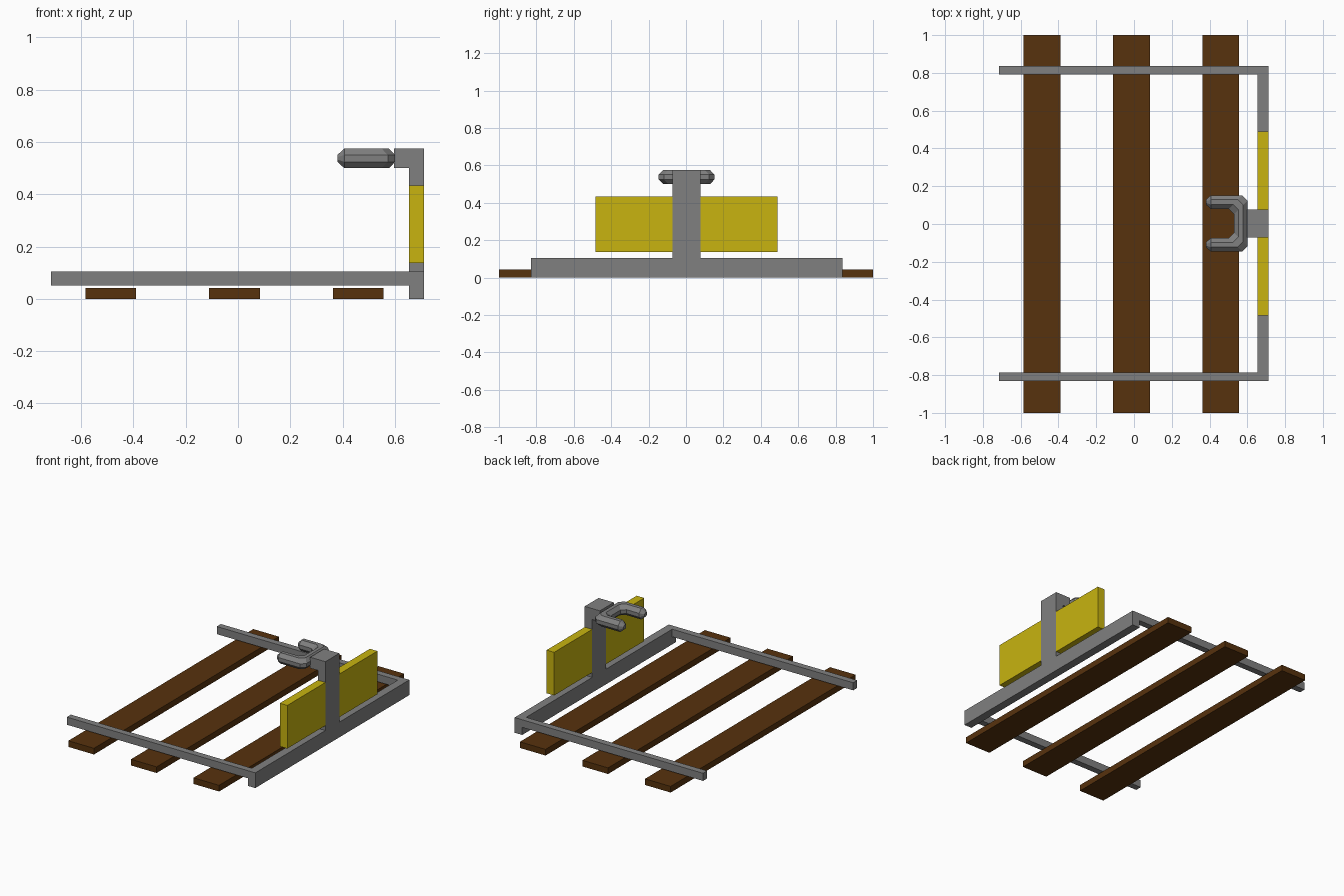
import bpy, bmesh
from mathutils import Vector

if "Cube" in bpy.data.objects:
    bpy.data.objects.remove(bpy.data.objects["Cube"])


def material(name, rgb):
    m = bpy.data.materials.new(name)
    m.use_nodes = True
    m.diffuse_color = (*rgb, 1)
    m.node_tree.nodes["Principled BSDF"].inputs["Base Color"].default_value = (*rgb, 1)
    return m


steel = material("grey steel", (0.216, 0.216, 0.216))
yellow = material("yellow paint", (0.578, 0.456, 0.005))
wood = material("brown wood", (0.095, 0.032, 0.004))
MID = 0.003  # centre line of the metalwork


def finish(name, bm, mat):
    bmesh.ops.recalc_face_normals(bm, faces=bm.faces)
    me = bpy.data.meshes.new(name)
    bm.to_mesh(me)
    bm.free()
    me.materials.append(mat)
    ob = bpy.data.objects.new(name, me)
    bpy.context.collection.objects.link(ob)
    return ob


def box(name, xs, ys, zs, mat):
    bm = bmesh.new()
    bmesh.ops.create_cube(bm, size=1)
    for v in bm.verts:
        v.co = [(r[0] + r[1]) / 2 + c * (r[1] - r[0]) for c, r in zip(v.co, (xs, ys, zs))]
    return finish(name, bm, mat)


# Wooden planks
for label, x in (("right", -0.487), ("middle", -0.013), ("left", 0.46)):
    box(label + "_plank", (x - 0.097, x + 0.097), (-1, 1), (0, 0.042), wood)

# Frame: crossbar and two side rails
BAR = (0.655, 0.712)
box("crossbar", BAR, (MID - 0.833, MID + 0.833), (0, 0.104), steel)
for label, s in (("front", -1), ("back", 1)):
    y = MID + s * 0.811
    box(label + "_rail", (-0.715, BAR[0]), (y - 0.022, y + 0.022), (0.052, 0.104), steel)
    # Yellow panel beside the post
    ys = sorted((MID + s * 0.075, MID + s * 0.487))
    box(label + "_panel", BAR, ys, (0.138, 0.433), yellow)

# Post with a short arm on top
POST = (MID - 0.075, MID + 0.075)
box("post", BAR, POST, (0.104, 0.575), steel)
box("arm", (0.597, BAR[0]), POST, (0.5, 0.575), steel)

# Forked claw: octagonal section swept through mitred rings
# Each ring: centre x, centre y, half-width x, half-width y, half-height
half = [
    (0.381, 0.113, 0, 0.014, 0.014),
    (0.407, 0.113, 0, 0.036, 0.0375),
    (0.537, 0.113, 0.036, 0.036, 0.0375),
    (0.565, 0.085, 0.036, 0.036, 0.0375),
]
rings = half + [(x, -y, wx, -wy, h) for x, y, wx, wy, h in reversed(half)]
octagon = [(1, 0.35), (0.35, 1), (-0.35, 1), (-1, 0.35)]
octagon += [(-a, -b) for a, b in octagon]

bm = bmesh.new()
loops = []
for x, y, wx, wy, h in rings:
    loops.append([bm.verts.new(Vector((x + a * wx, MID + y + a * wy, 0.5375 + b * h)))
                  for a, b in octagon])
for p, q in zip(loops, loops[1:]):
    for i in range(8):
        j = (i + 1) % 8
        bm.faces.new((p[i], p[j], q[j], q[i]))
bm.faces.new(loops[0])
bm.faces.new(loops[-1])
finish("forked_claw", bm, steel)
